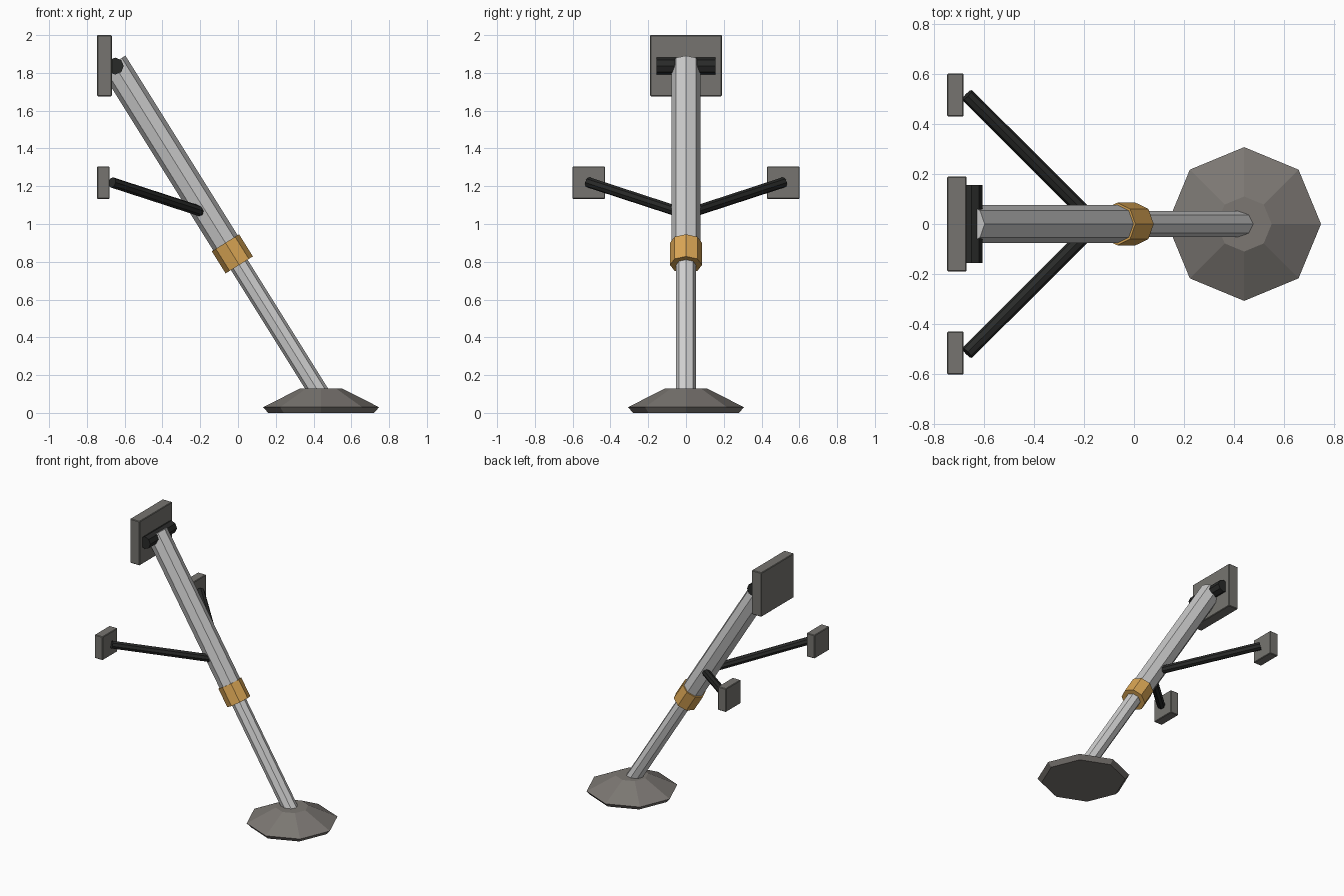
import bpy
import bmesh
from math import cos, sin, pi
from mathutils import Vector

cube = bpy.data.objects.get("Cube")
if cube:
    bpy.data.objects.remove(cube)


def material(name, r, g, b):
    m = bpy.data.materials.new(name)
    m.use_nodes = True
    m.diffuse_color = (r, g, b, 1)
    m.node_tree.nodes["Principled BSDF"].inputs["Base Color"].default_value = (r, g, b, 1)
    return m


plate_grey = material("plate grey", 0.18, 0.175, 0.16)
pad_grey = material("pad grey", 0.2, 0.185, 0.17)
steel = material("steel", 0.58, 0.58, 0.58)
polished = material("polished steel", 0.64, 0.64, 0.64)
brass = material("brass", 0.7, 0.38, 0.09)
black = material("black", 0.022, 0.023, 0.022)


def finish(name, bm, mat):
    bmesh.ops.recalc_face_normals(bm, faces=bm.faces)
    mesh = bpy.data.meshes.new(name)
    bm.to_mesh(mesh)
    bm.free()
    mesh.materials.append(mat)
    obj = bpy.data.objects.new(name, mesh)
    bpy.context.collection.objects.link(obj)
    return obj


def turned(name, profile, origin, direction, mat, sides=8):
    """Capped faceted solid from (radius, height) rings along a direction."""
    bm = bmesh.new()
    turn = Vector(direction).to_track_quat('Z', 'Y')
    rings = []
    for radius, height in profile:
        ring = []
        for i in range(sides):
            a = 2 * pi * i / sides
            p = Vector((radius * cos(a), radius * sin(a), height))
            ring.append(bm.verts.new(Vector(origin) + turn @ p))
        rings.append(ring)
    for low, high in zip(rings, rings[1:]):
        for i in range(sides):
            j = (i + 1) % sides
            bm.faces.new((low[i], low[j], high[j], high[i]))
    bm.faces.new(rings[0])
    bm.faces.new(rings[-1])
    return finish(name, bm, mat)


def rod(name, start, end, radius, mat):
    d = Vector(end) - Vector(start)
    return turned(name, [(radius, 0), (radius, d.length)], start, d, mat)


def plate(name, center, size):
    bm = bmesh.new()
    bmesh.ops.create_cube(bm, size=1)
    bmesh.ops.scale(bm, vec=size, verts=bm.verts)
    bmesh.ops.translate(bm, vec=center, verts=bm.verts)
    obj = finish(name, bm, plate_grey)
    bevel = obj.modifiers.new("edge", 'BEVEL')
    bevel.width = 0.004
    bevel.segments = 1
    return obj


# Foot pad
turned("foot_pad", [(0.28, 0), (0.307, 0.03), (0.11, 0.13)], (0.44, 0, 0), (0, 0, 1), pad_grey)

# Telescoping leg: thin lower tube, collar, thick upper tube
foot = Vector((0.44, 0, 0.09))
collar = Vector((-0.03, 0, 0.842))
axis = (collar - foot).normalized()
top = collar + axis * 1.19
rod("lower_tube", foot, collar, 0.052, polished)
rod("upper_tube", collar, top, 0.076, steel)
rod("collar", collar - axis * 0.069, collar + axis * 0.069, 0.085, brass)

# Hinge at the top of the leg
plate("top_plate", (-0.707, 0, 1.838), (0.078, 0.38, 0.324))
rod("hinge_bar", (-0.65, -0.155, 1.836), (-0.65, 0.155, 1.836), 0.045, black)

# Side braces with their mounting plates
for side, s in (("left", 1), ("right", -1)):
    rod(side + "_brace", (-0.175, s * 0.025, 1.06), (-0.667, s * 0.515, 1.22), 0.028, black)
    plate(side + "_brace_plate", (-0.713, s * 0.515, 1.219), (0.066, 0.173, 0.172))
